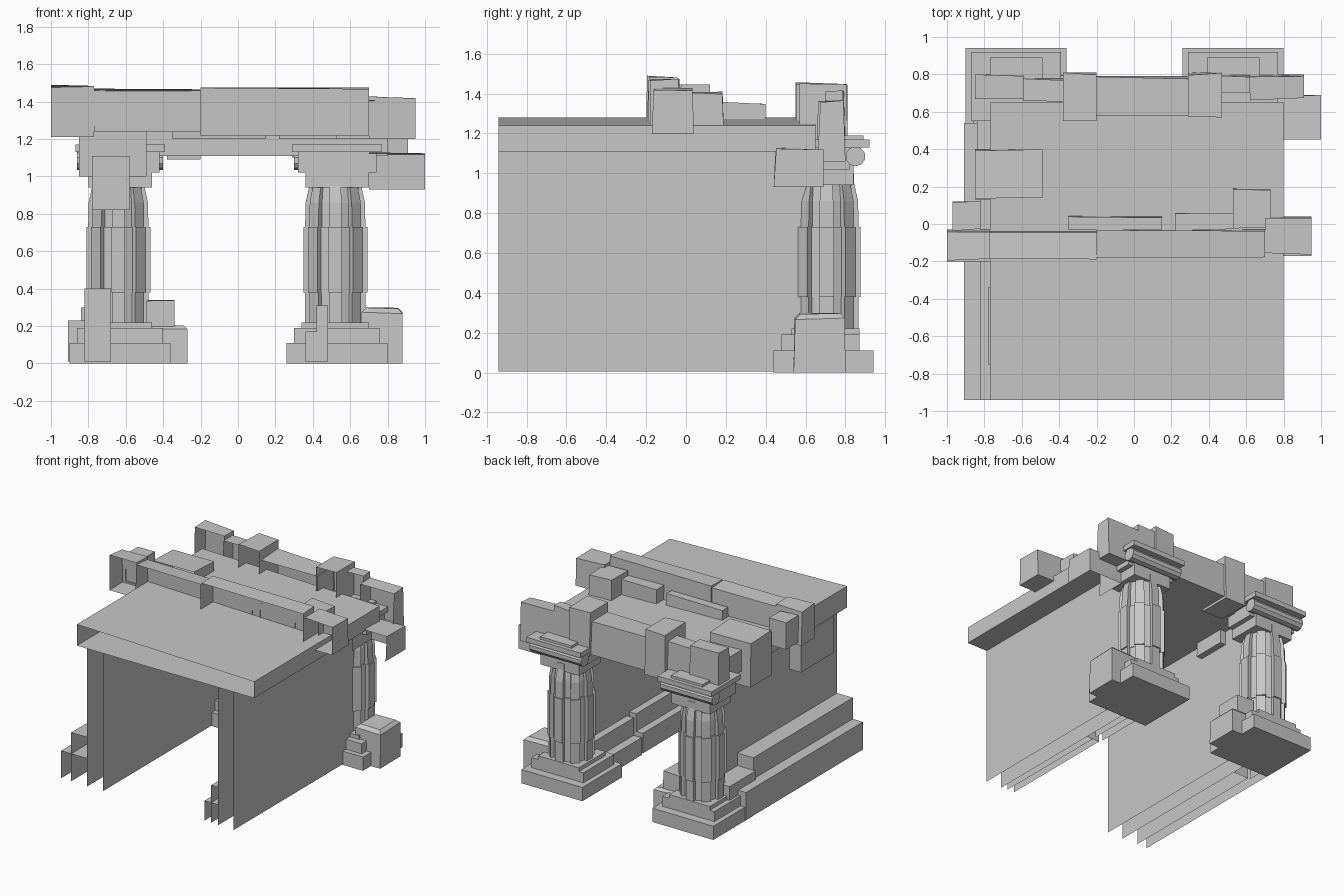
import bpy, bmesh, math, random
from mathutils import Vector

random.seed(4)
cube = bpy.data.objects.get("Cube")
if cube:
    bpy.data.objects.remove(cube)

stone = bpy.data.materials.new("grey_stone")
stone.use_nodes = True
grey = (0.57, 0.57, 0.57, 1)
stone.diffuse_color = grey
stone.node_tree.nodes["Principled BSDF"].inputs["Base Color"].default_value = grey


def finish(name, bm):
    mesh = bpy.data.meshes.new(name)
    bm.to_mesh(mesh)
    bm.free()
    mesh.materials.append(stone)
    obj = bpy.data.objects.new(name, mesh)
    bpy.context.collection.objects.link(obj)
    return obj


def block(name, x0, x1, y0, y1, z0, z1, open_sides="", wobble=0, bevel=0, drop=0):
    """Box between two corners; open_sides removes faces, drop lowers the +x top."""
    bm = bmesh.new()
    bmesh.ops.create_cube(bm, size=1)
    bm.normal_update()
    directions = {"front": Vector((0, -1, 0)), "bottom": Vector((0, 0, -1)),
                  "top": Vector((0, 0, 1))}
    gone = [f for f in bm.faces for key in open_sides.split()
            if f.normal.dot(directions[key]) > 0.9]
    for v in bm.verts:
        right, back, high = (c > 0 for c in v.co)
        v.co = (x1 if right else x0, y1 if back else y0, z1 if high else z0)
        if high:
            inward = -1 if back else 1
            v.co.z -= drop * right + random.uniform(0, wobble)
            v.co.y += inward * random.uniform(0, wobble)
    if gone:
        bmesh.ops.delete(bm, geom=gone, context="FACES")
    if bevel:
        top = [e for e in bm.edges if all(v.co.z > (z0 + z1) / 2 for v in e.verts)]
        bmesh.ops.bevel(bm, geom=top, offset=bevel, segments=1, affect="EDGES")
    return finish(name, bm)


def loft(name, rings, center):
    """Skin a stack of equal-length outlines and cap the ends."""
    bm = bmesh.new()
    rows = [[bm.verts.new((center[0] + x, center[1] + y, z)) for x, y in ring]
            for z, ring in rings]
    n = len(rows[0])
    for low, high in zip(rows, rows[1:]):
        for i in range(n):
            j = (i + 1) % n
            bm.faces.new((low[i], low[j], high[j], high[i]))
    bm.faces.new(rows[-1])
    bm.faces.new(rows[0][::-1])
    return finish(name, bm)


def fluted(outer, inner, teeth=8):
    """Outline with square ribs around a round core."""
    points = []
    for k in range(teeth):
        for part, radius in ((-.27, outer), (.27, outer), (.3, inner), (.7, inner)):
            a = math.tau * (k + part) / teeth
            points.append((radius * math.cos(a), radius * math.sin(a)))
    return points


# Roof slab, sloping down towards +x
block("roof_slab", -.77, .8, -.94, .65, 1.11, 1.28, "front", drop=.04)

# Passage walls
for side, x in (("right", -.68), ("left", .48)):
    block(side + "_wall", x, x + .14, -.94, .62, .005, 1.11, "front bottom top")

# Stepped footings along the walls
for name, *size in (
    ("outer_low_step", -.91, -.68, -.94, .54, .01, .23),
    ("outer_high_step", -.82, -.68, -.94, .32, .01, .4),
    ("outer_step_end", -.84, -.68, .32, .65, .01, .3),
    ("inner_low_step_front", .36, .48, -.94, .03, .01, .17),
    ("inner_low_step_back", .35, .48, .06, .6, .01, .15),
    ("inner_high_step_front", .42, .48, -.94, .03, .01, .31),
    ("inner_high_step_back", .42, .48, .06, .6, .01, .29),
):
    block(name, *size, "front bottom")

# Front parapet stones
for name, *size in (
    ("parapet_end_right", -1, -.77, -.2, -.03, 1.21, 1.49),
    ("parapet_back_right", -.97, -.82, -.04, .12, 1.23, 1.45),
    ("parapet_long_right", -.77, -.2, -.19, -.04, 1.24, 1.47),
    ("parapet_long_left", -.2, .7, -.18, -.03, 1.22, 1.475),
    ("parapet_end_left", .7, .95, -.17, .04, 1.2, 1.43),
    ("parapet_back_left", .53, .73, -.03, .19, 1.2, 1.41),
    ("parapet_ledge_left", .22, .53, -.04, .06, 1.2, 1.37),
    ("parapet_ledge_middle", -.35, .15, -.04, .045, 1.2, 1.36),
):
    block(name, *size, "front", .015)

# Back lintel stones
for name, *size in (
    ("lintel_end_left", .62, .91, .66, .8, 1.06, 1.37),
    ("lintel_step_left", .47, .62, .69, .8, 1.1, 1.42),
    ("lintel_block_left", .29, .47, .57, .81, 1.1, 1.46),
    ("lintel_middle", -.2, .3, .57, .79, 1.11, 1.38),
    ("lintel_block_right", -.38, -.2, .55, .81, 1.09, 1.46),
    ("lintel_step_right", -.59, -.38, .65, .78, 1.12, 1.4),
    ("lintel_end_right", -.85, -.59, .66, .8, 1.12, 1.43),
):
    block(name, *size, "front", .015)

# Loose stones on the roof edge and bracket blocks under it
block("roof_edge_stone", -.85, -.49, .13, .4, 1, 1.36, "front", .015)
block("right_bracket", -.78, -.58, -.75, -.34, .82, 1.11, "front bottom")
block("left_bracket", .7, 1, .44, .69, .93, 1.13, "front bottom", .015)

# Two ribbed columns with stepped bases, scrolled capitals and a boulder
for side, x in (("right", -.63), ("left", .53)):
    y = .705
    loft(side + "_column", [
        (.15, fluted(.165, .14)), (.38, fluted(.165, .14)),
        (.38, fluted(.175, .145)), (.73, fluted(.175, .145)),
        (.73, fluted(.165, .135)), (.86, fluted(.162, .135)),
        (.95, fluted(.142, .125)), (1, fluted(.142, .125))], (x - .01, y))
    block(side + "_base_plate", x - .27, x + .27, .44, .94, 0, .11)
    block(side + "_base_step", x - .23, x + .23, .48, .87, .1, .19)
    block(side + "_base_collar", x - .19, x + .17, .53, .87, .18, .22)
    block(side + "_neck", x - .17, x + .17, .57, .84, .94, 1.05)
    block(side + "_capital", x - .21, x + .21, .57, .82, 1.02, 1.14)
    block(side + "_abacus", x - .24, x + .24, .55, .92, 1.13, 1.17)
    block(side + "_abacus_top", x - .14, x + .14, .75, .89, 1.16, 1.19)
    scroll = [(.05 * math.cos(math.tau * k / 10), .05 * math.sin(math.tau * k / 10))
              for k in range(10)]
    roll = loft(side + "_scroll", [(-.23, scroll), (.23, scroll)], (0, 0))
    roll.rotation_euler.y = math.pi / 2
    roll.location = (x, .85, 1.085)

# Boulders leaning on the column bases
block("left_boulder", .66, .88, .54, .8, 0, .3, wobble=.01, bevel=.025)
block("right_boulder", -.49, -.27, .54, .8, 0, .21, wobble=.01, bevel=.02)
block("right_boulder_top", -.49, -.34, .56, .78, .15, .34, wobble=.01)
